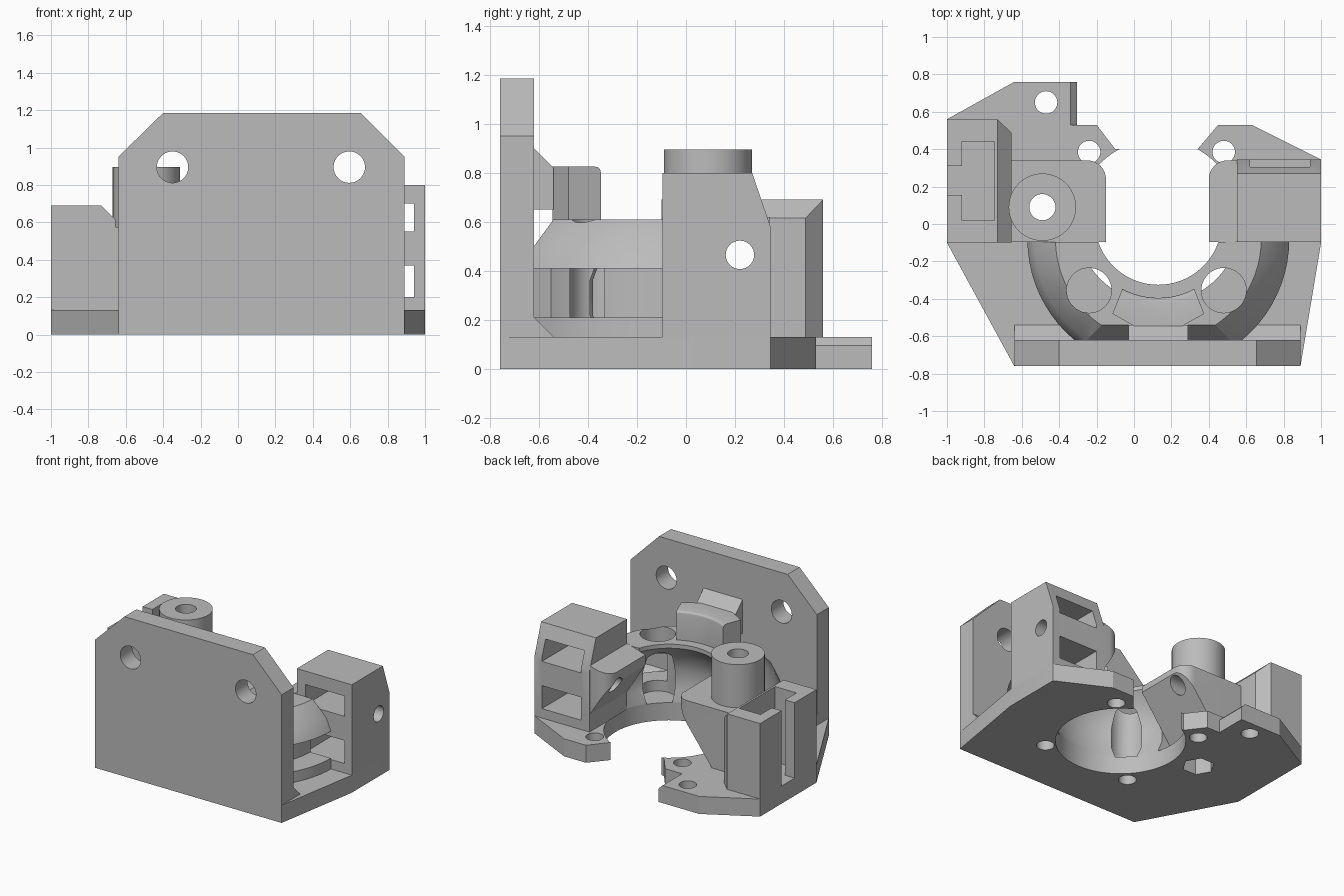
import bpy, bmesh, math
from mathutils import Vector

if "Cube" in bpy.data.objects:
    bpy.data.objects.remove(bpy.data.objects["Cube"])

grey = bpy.data.materials.new("plain grey")
grey.diffuse_color = (0.5, 0.5, 0.5, 1)
grey.use_nodes = True
grey.node_tree.nodes["Principled BSDF"].inputs["Base Color"].default_value = grey.diffuse_color


def finish(name, bm):
    bmesh.ops.recalc_face_normals(bm, faces=bm.faces)
    me = bpy.data.meshes.new(name)
    bm.to_mesh(me)
    bm.free()
    me.materials.append(grey)
    ob = bpy.data.objects.new(name, me)
    bpy.context.collection.objects.link(ob)
    return ob


def prism(name, pts, lo, hi, axis="z"):
    """Extrude a 2D outline along an axis."""
    put = {"x": lambda a, b, h: (h, a, b),
           "y": lambda a, b, h: (a, h, b),
           "z": lambda a, b, h: (a, b, h)}[axis]
    bm = bmesh.new()
    rings = [[bm.verts.new(put(a, b, h)) for a, b in pts] for h in (lo, hi)]
    n = len(pts)
    for r in rings:
        bm.faces.new(r)
    for i in range(n):
        j = (i + 1) % n
        bm.faces.new((rings[0][i], rings[0][j], rings[1][j], rings[1][i]))
    return finish(name, bm)


def box(name, x0, x1, y0, y1, z0, z1):
    return prism(name, [(x0, y0), (x1, y0), (x1, y1), (x0, y1)], z0, z1)


def arc(cx, cy, r, a0, a1, n):
    return [(cx + r * math.cos(math.radians(a0 + (a1 - a0) * i / n)),
             cy + r * math.sin(math.radians(a0 + (a1 - a0) * i / n)))
            for i in range(n + 1)]


def rod(name, a, b, r, lo, hi, axis="z", n=40):
    return prism(name, arc(a, b, r, 0, 360, n)[:-1], lo, hi, axis)


def lathe(name, cx, cy, profile, n=72):
    """Solid of revolution from (radius, height) pairs, capped at both ends."""
    bm = bmesh.new()
    rings = [[bm.verts.new((x, y, z)) for x, y in arc(cx, cy, r, 0, 360, n)[:-1]]
             for r, z in profile]
    for lo, hi in zip(rings, rings[1:]):
        for i in range(n):
            j = (i + 1) % n
            bm.faces.new((lo[i], lo[j], hi[j], hi[i]))
    bm.faces.new(rings[0])
    bm.faces.new(rings[-1])
    return finish(name, bm)


def cut(ob, *cutters):
    bpy.context.view_layer.objects.active = ob
    for c in cutters:
        m = ob.modifiers.new("cut", "BOOLEAN")
        m.operation, m.solver, m.object = "DIFFERENCE", "EXACT", c
        bpy.ops.object.modifier_apply(modifier=m.name)
        bpy.data.objects.remove(c)


def cross_hole():
    return rod("cutter", 0.22, 0.465, 0.058, -1.2, 1.2, "x")


def post_hole():
    return rod("cutter", -0.49, 0.09, 0.07, -0.1, 1)


def nut_trap():
    return rod("cutter", -0.49, 0.09, 0.11, -0.1, 0.2, n=6)


CX, CY = 0.13, 0.015

# base plate with round opening and screw holes
base = prism("base_plate", [
    (-0.64, -0.76), (0.89, -0.76), (1, -0.1), (1, 0.345), (0.63, 0.53),
    (0.45, 0.53), (0.34, 0.40), (-0.10, 0.40), (-0.2, 0.53), (-0.305, 0.53),
    (-0.305, 0.76), (-0.64, 0.76), (-1, 0.56), (-1, -0.1)], 0, 0.13)
cut(base, rod("cutter", CX, CY, 0.438, -0.1, 0.3, n=72),
    prism("cutter", [(-0.34, 0.131), (-0.304, 0.095), (-0.2, 0.095), (-0.2, 0.131)],
          0.53, 0.8, "y"),
    post_hole(), nut_trap())
for x, y in ((-0.24, -0.355), (0.48, -0.355), (-0.24, 0.385), (0.48, 0.385), (-0.47, 0.65)):
    cut(base, rod("cutter", x, y, 0.06, -0.1, 0.3))

# front plate
plate = prism("front_plate", [(-0.64, 0), (0.89, 0), (0.89, 0.95), (0.655, 1.185),
                              (-0.40, 1.185), (-0.64, 0.95)], -0.76, -0.62, "y")
for x in (-0.35, 0.595):
    cut(plate, rod("cutter", x, 0.895, 0.084, -0.9, -0.5, "y"))
prism("plate_fillet", [(-0.62, 0.13), (-0.54, 0.13), (-0.62, 0.21)], -0.64, 0.89, "x")

# curved duct shell behind the plate
shell = lathe("duct_shell", CX, -0.083, [(0.70, 0.13), (0.70, 0.41), (0.66, 0.50), (0.55, 0.61)])
cut(shell,
    box("cutter", -1, 1.2, -0.095, 1, 0, 1),
    box("cutter", -1, 1.2, -1, -0.62, 0, 1),
    lathe("cutter", CX, CY, [(0.438, 0), (0.438, 0.14), (0.47, 0.22), (0.47, 0.36),
                             (0.43, 0.48), (0.34, 0.58), (0.34, 0.8)]),
    prism("cutter", [(-0.63, 0.487), (-0.54, 0.611), (-0.54, 0.7), (-0.63, 0.7)], -1, 1.2, "x"),
    prism("cutter", arc(CX, -0.083, 0.53, -62, 5, 16) + [(1.2, 0), (1.2, -0.7), (0.43, -0.7)],
          0.21, 0.41))
for x in (-0.24, 0.48):
    cut(shell, rod("cutter", x, -0.355, 0.12, 0.1305, 0.9))

# centre stop: curved block and the wedge tying it to the plate
stop = prism("curved_stop", arc(CX, CY, 0.41, -118, -62, 12)
             + [(0.375, -0.48), (0.26, -0.545), (0.0, -0.545), (-0.115, -0.48)], 0.6, 0.825)
bm = bmesh.new()
bm.from_mesh(stop.data)
edges = [e for e in bm.edges if all(v.co.z > 0.8 and v.co.y > -0.43 for v in e.verts)]
bmesh.ops.bevel(bm, geom=edges, offset=0.025, segments=3, affect="EDGES", profile=0.5)
bm.to_mesh(stop.data)
bm.free()
prism("stop_wedge", [(-0.62, 0.65), (-0.54, 0.65), (-0.54, 0.82), (-0.62, 0.9)],
      -0.03, 0.29, "x")

# left box with T-shaped slot
left = prism("left_box", [(-1, 0.13), (-0.655, 0.13), (-0.655, 0.615), (-0.73, 0.69), (-1, 0.69)],
             -0.1, 0.56, "y")
cut(left,
    prism("cutter", [(-0.73, 0.56), (-0.73, 0.6), (-0.6, 0.6), (-0.6, 0.435)], 0, 1),
    prism("cutter", [(-1.1, 0.155), (-0.92, 0.155), (-0.92, 0.02), (-0.745, 0.02),
                     (-0.745, 0.44), (-0.92, 0.44), (-0.92, 0.31), (-1.1, 0.31)], 0.131, 1),
    cross_hole())

# left gusset and round post
gusset = prism("left_gusset", [(-0.655, 0.13), (-0.45, 0.13), (-0.15, 0.53), (-0.15, 0.575),
                               (-0.655, 0.575)], -0.095, 0.34, "y")
cut(gusset, prism("cutter", [(-0.22, 0.35)] + arc(-0.25, 0.24, 0.1, 90, 0, 8)
                  + [(-0.14, 0.2), (-0.14, 0.35)], 0, 1),
    cross_hole(), post_hole(), nut_trap())
post = rod("round_post", -0.49, 0.09, 0.18, 0.575, 0.895, n=56)
cut(post, post_hole())

# right box with two air slots
right = prism("right_box", [(-0.095, 0.13), (0.345, 0.13), (0.345, 0.58), (0.27, 0.80),
                            (-0.095, 0.80)], 0.55, 1, "x")
cut(right, box("cutter", 0.62, 0.94, -0.2, 0.5, 0.55, 0.70),
    box("cutter", 0.62, 0.94, -0.2, 0.5, 0.20, 0.37), cross_hole())

# right gusset
gusset = prism("right_gusset", [(0.55, 0.26), (0.40, 0.50), (0.40, 0.575), (0.55, 0.62)],
               -0.095, 0.34, "y")
cut(gusset, prism("cutter", [(0.47, 0.35)] + arc(0.5, 0.24, 0.1, 90, 180, 8)
                  + [(0.39, 0.2), (0.39, 0.35)], 0, 1), cross_hole())

# smooth round walls, sharp corners
for ob in bpy.context.scene.objects:
    ob.select_set(True)
    bpy.context.view_layer.objects.active = ob
bpy.ops.object.shade_smooth_by_angle(angle=math.radians(25))
